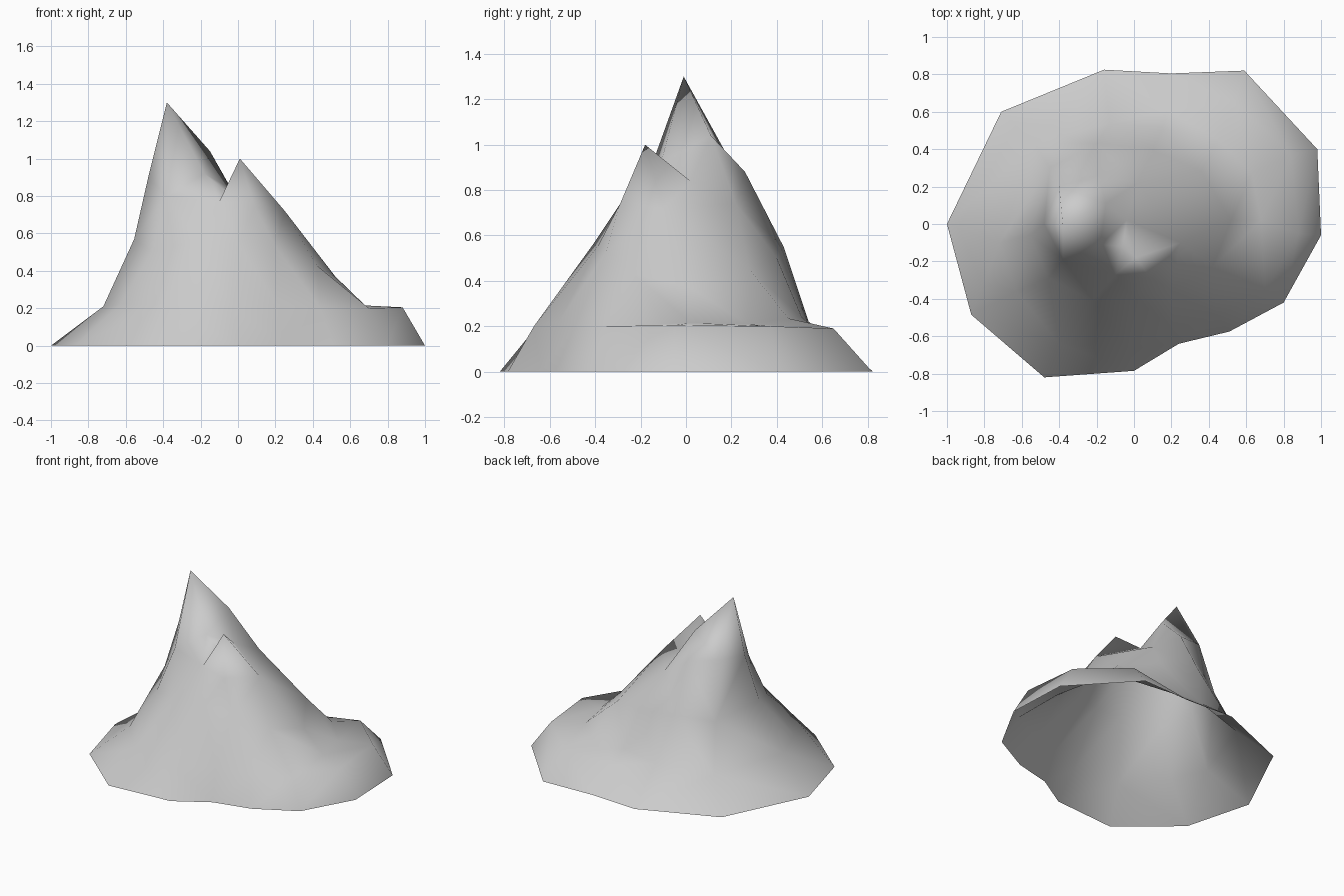
import bpy
import bmesh
from mathutils import Vector
from mathutils.geometry import delaunay_2d_cdt

if "Cube" in bpy.data.objects:
    bpy.data.objects.remove(bpy.data.objects["Cube"], do_unlink=True)


def make_material(name, color):
    mat = bpy.data.materials.new(name)
    mat.use_nodes = True
    mat.diffuse_color = color
    mat.node_tree.nodes["Principled BSDF"].inputs["Base Color"].default_value = color
    return mat


# Outline of the foot of the mountain, clockwise from the -x corner
foot = [(-1, 0), (-.71, .6), (-.16, .825), (.2, .805), (.59, .82), (.98, .4), (1, -.06),
        (.8, -.42), (.51, -.575), (.24, -.64), (0, -.785), (-.48, -.82), (-.87, -.485)]

# Shoulder line, one point above each point of the foot
shoulder = [(-.72, -.1, .21), (-.53, .43, .2), (-.13, .54, .22), (.18, .61, .15), (.54, .65, .19),
            (.84, .37, .2), (.88, -.05, .205), (.7, -.36, .2), (.44, -.49, .2), (.21, -.56, .22),
            (-.03, -.67, .2), (-.4, -.64, .22), (-.63, -.36, .22)]

# Inner edge of the flat ledge on the +x and back sides
ledge = [(.15, .51, .24), (.45, .45, .235), (.63, .27, .21), (.68, .02, .215)]

# Steep flank above the shoulder, same direction round as the foot
flank = [(-.555, -.06, .57), (-.45, .3, .52), (-.2, .43, .55), (.1, .4, .5), (.36, .28, .45),
         (.52, .02, .37), (.42, -.23, .43), (.2, -.35, .53), (0, -.39, .55),
         (-.22, -.41, .56), (-.46, -.29, .5)]

# Main peak with its collar of points and the ridge towards the saddle
main_peak = [(-.38, -.01, 1.3), (-.48, 0, .9), (-.4, .2, .92), (-.19, .26, .88),
             (-.15, .11, 1.04), (-.38, -.19, .8), (-.18, -.11, .92)]

# Lower peak, the saddle behind it and its sloping sides
lower_peak = [(.01, -.18, 1), (-.06, -.12, .82), (-.04, .02, .84), (.25, -.1, .72),
              (.09, -.29, .74), (-.1, -.27, .77), (.02, .22, .74)]

points = [Vector((x, y, 0)) for x, y in foot]
flank_start = len(foot) + len(shoulder)
points += [Vector(p) for p in shoulder + flank + ledge + main_peak + lower_peak]


def loop_edges(start, count):
    return [(start + i, start + (i + 1) % count) for i in range(count)]


# Contour loops stay as edges; the rest is filled with triangles
n = len(foot)
contours = loop_edges(0, n) + loop_edges(n, n) + loop_edges(flank_start, len(flank))
plan = delaunay_2d_cdt([p.xy for p in points], contours, [], 1, 1e-5)
faces, origins = plan[2], plan[3]

bm = bmesh.new()
verts = [bm.verts.new(points[origin[0]]) for origin in origins]
for face in faces:
    bm.faces.new([verts[i] for i in face])

# Face the open shell upwards and shade it smooth
for face in bm.faces:
    face.normal_update()
    if face.normal.z < 0:
        face.normal_flip()
    face.smooth = True

mesh = bpy.data.meshes.new("mountain")
bm.to_mesh(mesh)
bm.free()
mesh.materials.append(make_material("pale grey rock", (.6, .6, .6, 1)))
mountain = bpy.data.objects.new("mountain", mesh)
bpy.context.collection.objects.link(mountain)
